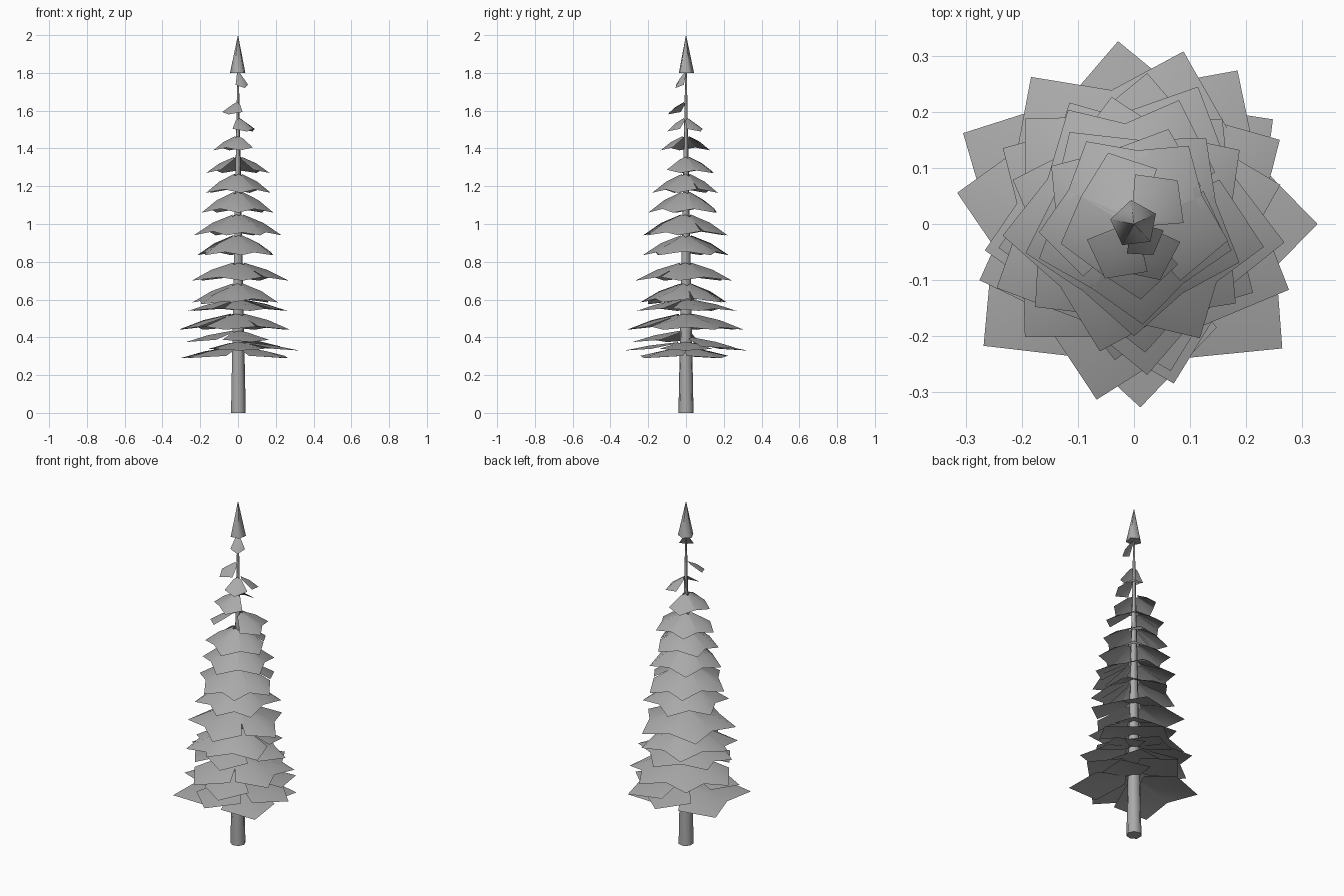
import bpy, math

if "Cube" in bpy.data.objects:
    bpy.data.objects.remove(bpy.data.objects["Cube"])

mat = bpy.data.materials.new("plain grey")
mat.diffuse_color = (0.4, 0.4, 0.4, 1)
mat.use_nodes = True
mat.node_tree.nodes["Principled BSDF"].inputs["Base Color"].default_value = mat.diffuse_color


def make(name, verts, faces, angle):
    me = bpy.data.meshes.new(name)
    me.from_pydata(verts, [], faces)
    me.materials.append(mat)
    ob = bpy.data.objects.new(name, me)
    bpy.context.collection.objects.link(ob)
    bpy.ops.object.select_all(action='DESELECT')
    ob.select_set(True)
    bpy.context.view_layer.objects.active = ob
    bpy.ops.object.shade_smooth_by_angle(angle=math.radians(angle))
    return ob


def cone(name, sides, r1, r2, z1, z2, angle, turn=0):
    ring = [(math.cos(i * math.tau / sides + turn), math.sin(i * math.tau / sides + turn))
            for i in range(sides)]
    verts = [(r * c, r * s, z) for r, z in ((r1, z1), (r2, z2)) for c, s in ring]
    faces = [(i, (i + 1) % sides, sides + (i + 1) % sides, sides + i) for i in range(sides)]
    faces += [tuple(range(sides))[::-1], tuple(range(sides, 2 * sides))]
    return make(name, verts, faces, angle)


# trunk and pointed crown
cone("trunk", 7, 0.041, 0.004, 0, 1.82, 55)
cone("crown_tip", 5, 0.043, 0.0005, 1.80, 2.0, 80, math.radians(25))

# one folded leaf sheet: (along, across, share of the drop)
LEAF = [(0.14, -0.33, 0.15), (0.14, 0.33, 0.15), (0.58, 1, 0.80), (1, 0, 1),
        (0.58, -1, 0.80), (0.12, 0, 0), (0.58, 0, 0.40)]
LEAF_FACES = [(5, 0, 4, 6), (6, 4, 3), (6, 3, 2), (5, 6, 2, 1)]

# whorls: height of tips, drop, length, directions in degrees
WHORLS = [
    (0.29, 0.06, 0.345, (152, 219, 320)),
    (0.29, 0.06, 0.31, (37,)),
    (0.33, 0.045, 0.327, (0, 95, 272)),
    (0.34, 0.06, 0.33, (56,)),
    (0.375, 0.06, 0.293, (284, 200)),
    (0.44, 0.085, 0.32, (170, 258, 74, 125)),
    (0.44, 0.085, 0.30, (337, 30)),
    (0.54, 0.06, 0.27, (15, 85, 150, 190, 284)),
    (0.575, 0.10, 0.28, (226,)),
    (0.585, 0.10, 0.245, (50, 118, 190, 262, 330)),
    (0.70, 0.095, 0.27, (-7, 65, 136, 205, 275)),
    (0.835, 0.105, 0.23, (-38, 35, 100, 160, 220, 275)),
    (0.94, 0.11, 0.235, (-10, 70, 120, 185, 255, 300)),
    (1.06, 0.11, 0.20, (-20, 50, 125, 195, 270)),
    (1.165, 0.10, 0.18, (-15, 70, 145, 200, 275)),
    (1.27, 0.085, 0.17, (-10, 55, 120, 185)),
    (1.39, 0.075, 0.135, (110, 195, 275)),
    (1.49, 0.07, 0.11, (45, 295)),
    (1.58, 0.065, 0.11, (242,)),
    (1.72, 0.085, 0.065, (302,)),
]

verts, faces = [], []
for z, drop, length, dirs in WHORLS:
    width = length * (0.43 + max(0, 0.25 - length) * 0.9)  # short leaves are relatively wider
    for d in dirs:
        c, s = math.cos(math.radians(d)), math.sin(math.radians(d))
        n = len(verts)
        for a, w, f in LEAF:
            a, w = a * length, w * width
            verts.append((a * c - w * s, a * s + w * c, z + drop * (1 - f)))
        faces += [tuple(n + i for i in f) for f in LEAF_FACES]
make("branches", verts, faces, 80)
